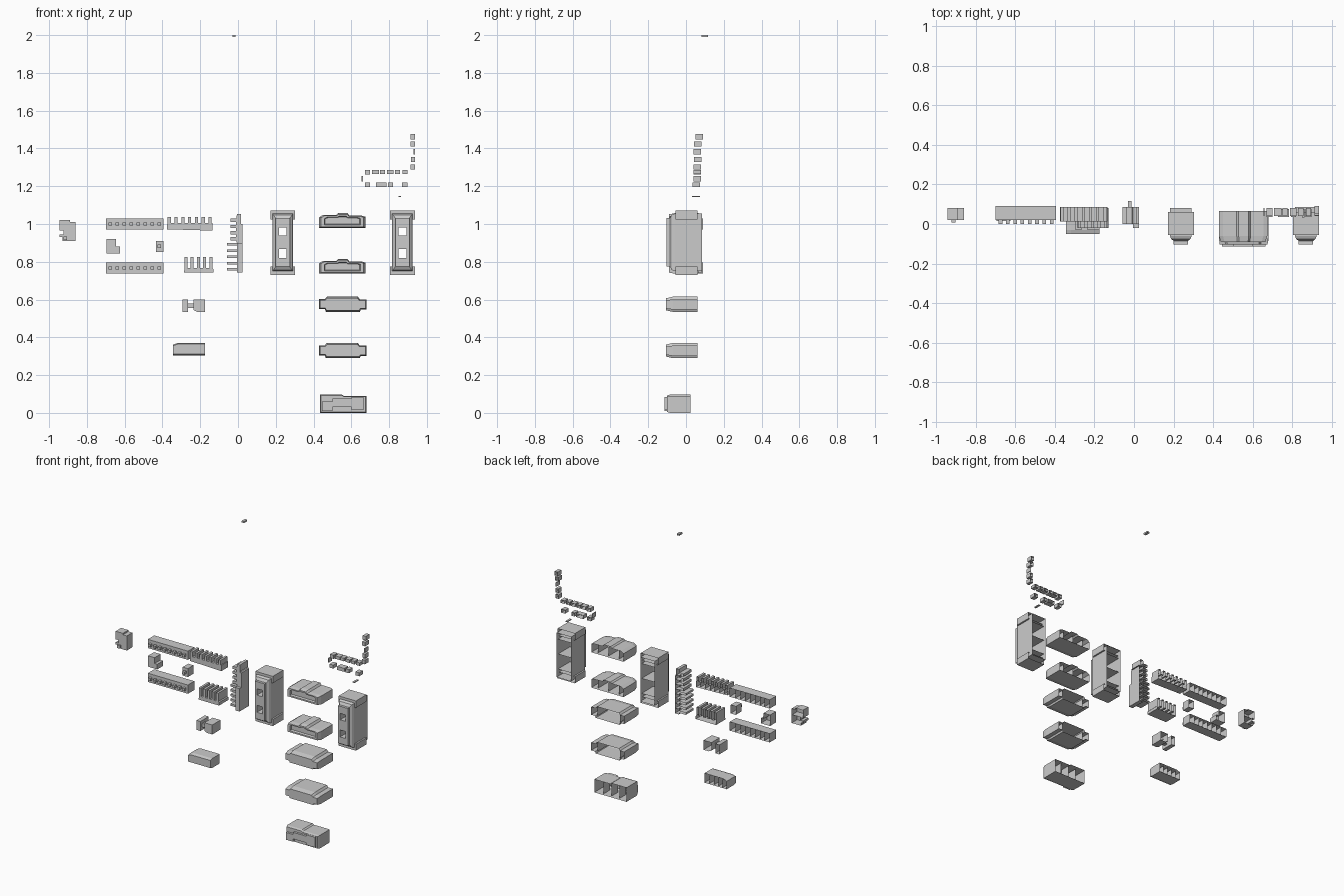
import bpy, bmesh


def R(x0, x1, z0, z1):
    return [(x0, z0), (x1, z0), (x1, z1), (x0, z1)]


def loft(bm, outline, stations, cap=True):
    """Open-backed shell: an x-z outline swept along y; station = (y, x scale, z scale)."""
    cx = (min(p[0] for p in outline) + max(p[0] for p in outline)) / 2
    cz = (min(p[1] for p in outline) + max(p[1] for p in outline)) / 2
    rings = [[bm.verts.new((cx + (x - cx) * sx, y, cz + (z - cz) * sz)) for x, z in outline]
             for y, sx, sz in stations]
    n = len(outline)
    for a, b in zip(rings, rings[1:]):
        for i in range(n):
            j = (i + 1) % n
            bm.faces.new((a[i], b[i], b[j], a[j]))
    if cap:
        bm.faces.new(rings[-1])


def tray(bm, outline, back, front):
    loft(bm, outline, [(back, 1, 1), (front, 1, 1)])


def quad(bm, *pts):
    bm.faces.new([bm.verts.new(p) for p in pts])


def wall_x(bm, x, y0, y1, z0, z1):
    quad(bm, (x, y0, z0), (x, y1, z0), (x, y1, z1), (x, y0, z1))


def wall_z(bm, z, x0, x1, y0, y1):
    quad(bm, (x0, y0, z), (x1, y0, z), (x1, y1, z), (x0, y1, z))


def finish(bm, name):
    bmesh.ops.recalc_face_normals(bm, faces=bm.faces)
    me = bpy.data.meshes.new(name)
    bm.to_mesh(me)
    bm.free()
    ob = bpy.data.objects.new(name, me)
    bpy.context.collection.objects.link(ob)
    return ob


def simple(name, back, front, *outlines):
    bm = bmesh.new()
    for o in outlines:
        tray(bm, o, back, front)
    return finish(bm, name)


# long cell rows with front pegs
for name, z0, z1 in (("upper_cell_row", 0.97, 1.03), ("lower_cell_row", 0.737, 0.797)):
    bm = bmesh.new()
    tray(bm, R(-0.70, -0.395, z0, z1), 0.09, 0.02)
    zc = (z0 + z1) / 2
    for i in range(8):
        x = -0.676 + i * 0.037
        tray(bm, R(x - 0.009, x + 0.009, zc - 0.009, zc + 0.009), 0.02, 0.0)
        if i:
            wall_x(bm, x - 0.019, 0.02, 0.085, z0, z1)
    finish(bm, name)

# far left block and corner blocks
bm = bmesh.new()
tray(bm, [(-0.93, 0.91), (-0.86, 0.91), (-0.86, 1.01), (-0.89, 1.01), (-0.89, 1.02),
          (-0.945, 1.02), (-0.945, 0.965), (-0.925, 0.965), (-0.925, 0.945), (-0.945, 0.945),
          (-0.945, 0.93), (-0.93, 0.93)], 0.08, 0.02)
tray(bm, R(-0.925, -0.905, 0.915, 0.935), 0.02, 0.008)
wall_z(bm, 0.965, -0.925, -0.86, 0.02, 0.075)
finish(bm, "left_end_block")
simple("left_corner_block", 0.08, 0.015,
       [(-0.695, 0.845), (-0.625, 0.845), (-0.625, 0.88), (-0.645, 0.88), (-0.645, 0.92), (-0.695, 0.92)])
bm = bmesh.new()
tray(bm, R(-0.435, -0.395, 0.852, 0.91), 0.08, 0.02)
tray(bm, R(-0.425, -0.407, 0.873, 0.891), 0.02, 0.0)
finish(bm, "right_corner_block")

# upper comb: crenellated strip with seven teeth
pts = [(-0.375, 1.0), (-0.375, 0.972), (-0.135, 0.965), (-0.135, 1.005)]
for i in range(6, -1, -1):
    x = -0.364 + i * 0.036
    pts += [(x + 0.008, 1.005), (x + 0.008, 1.038), (x - 0.008, 1.038), (x - 0.008, 1.005)]
bm = bmesh.new()
tray(bm, pts, 0.085, 0.012)
for i in range(1, 7):
    wall_x(bm, -0.382 + i * 0.036, 0.012, 0.08, 0.97, 1.005)
finish(bm, "upper_comb")

# lower comb: five upright fins
pts = [(-0.285, 0.742), (-0.13, 0.742), (-0.13, 0.762)]
for i in range(4, -1, -1):
    x = -0.276 + i * 0.033
    pts += [(x + 0.008, 0.768), (x + 0.008, 0.825), (x - 0.008, 0.825), (x - 0.008, 0.768)]
simple("lower_comb", 0.08, -0.02, pts)

# upright comb: short ribs above, long fins below
pts = [(0.025, 0.742), (0.025, 1.0), (0.015, 1.0), (0.015, 1.052), (-0.005, 1.052)]
for i in range(4):
    z = 1.02 - i * 0.033
    pts += [(-0.01, z + 0.009), (-0.04, z + 0.009), (-0.04, z - 0.009), (-0.01, z - 0.009)]
for i in range(5):
    z = 0.892 - i * 0.033
    pts += [(-0.005, z + 0.007), (-0.058, z + 0.007), (-0.058, z - 0.007), (-0.005, z - 0.007)]
bm = bmesh.new()
tray(bm, pts + [(-0.005, 0.742)], 0.085, 0.0)
tray(bm, R(-0.005, 0.025, 0.742, 0.90), 0.0, -0.02)
for i in range(8):
    wall_z(bm, 0.776 + i * 0.033, -0.005, 0.025, 0.0, 0.08)
finish(bm, "upright_comb")

# small pair and low box
simple("small_post", 0.06, -0.03, R(-0.295, -0.265, 0.535, 0.60))
simple("small_link", 0.02, -0.01, R(-0.27, -0.225, 0.555, 0.58))
simple("small_cube", 0.06, -0.03,
       [(-0.235, 0.545), (-0.215, 0.535), (-0.175, 0.535), (-0.175, 0.60), (-0.235, 0.60)])
bm = bmesh.new()
loft(bm, [(-0.345, 0.305), (-0.175, 0.305), (-0.175, 0.37), (-0.32, 0.37), (-0.345, 0.36)],
     [(0.05, 1, 1), (-0.03, 1, 1), (-0.05, 1, 0.8)])
for i in range(1, 5):
    wall_x(bm, -0.345 + i * 0.034, -0.03, 0.045, 0.305, 0.36)
finish(bm, "low_box")


# upright housings with two through-windows
def housing(name, cx, back):
    bm = bmesh.new()
    loft(bm, R(cx - 0.055, cx + 0.055, 0.75, 1.055),
         [(back, 1, 1), (-0.06, 1, 1), (-0.075, 0.9, 0.96), (-0.085, 0.68, 0.84)], cap=False)
    for z0, z1 in ((0.73, 0.775), (1.025, 1.072)):      # end caps
        loft(bm, R(cx - 0.066, cx + 0.066, z0, z1), [(0.06, 1, 1), (-0.055, 1, 1)])
    xs = [cx - 0.0374, cx - 0.021, cx + 0.021, cx + 0.0374]
    zs = [0.774, 0.82, 0.868, 0.938, 0.982, 1.031]
    for i in range(3):                                  # front plate around the windows
        for j in range(5):
            if i == 1 and j in (1, 3):
                loft(bm, R(xs[1], xs[2], zs[j], zs[j + 1]), [(-0.103, 1, 1), (-0.03, 1, 1)], cap=False)
            else:
                quad(bm, *[(x, -0.103, z) for x, z in R(xs[i], xs[i + 1], zs[j], zs[j + 1])])
    loft(bm, R(xs[0], xs[3], zs[0], zs[-1]), [(-0.085, 1, 1), (-0.103, 1, 1)], cap=False)
    for z in (0.80, 0.903, 1.005):                      # cell dividers
        wall_z(bm, z, cx - 0.055, cx + 0.055, -0.06, back - 0.015)
    bmesh.ops.remove_doubles(bm, verts=bm.verts, dist=0.0005)
    finish(bm, name)


housing("centre_housing", 0.237, 0.08)
housing("right_housing", 0.87, 0.085)


# horizontal housings, stacked
def crossbar(name, outline, stations, z0, z1, dividers):
    bm = bmesh.new()
    loft(bm, outline, stations)
    for x in dividers:
        wall_x(bm, x, -0.06, stations[0][0] - 0.015, z0, z1)
    return bm


framed = [(0.065, 1, 1), (-0.06, 1, 1), (-0.09, 0.92, 0.86), (-0.09, 0.78, 0.6), (-0.075, 0.75, 0.5)]
for name, z0 in (("first_crossbar", 0.98), ("second_crossbar", 0.737)):
    o = [(0.43, z0), (0.675, z0), (0.675, z0 + 0.058), (0.655, z0 + 0.064), (0.59, z0 + 0.064),
         (0.58, z0 + 0.077), (0.53, z0 + 0.077), (0.52, z0 + 0.068), (0.45, z0 + 0.068), (0.43, z0 + 0.055)]
    bm = crossbar(name, o, framed, z0, z0 + 0.06, (0.475, 0.555, 0.635))
    finish(bm, name)

blunt = [(0.06, 1, 1), (-0.07, 1, 1), (-0.105, 0.97, 0.8)]
for name, z0 in (("third_crossbar", 0.535), ("fourth_crossbar", 0.29)):
    o = [(0.43, z0 + 0.015), (0.46, z0 + 0.015), (0.465, z0), (0.645, z0), (0.65, z0 + 0.012),
         (0.68, z0 + 0.012), (0.68, z0 + 0.066), (0.645, z0 + 0.066), (0.635, z0 + 0.08),
         (0.47, z0 + 0.08), (0.46, z0 + 0.068), (0.43, z0 + 0.068)]
    bm = crossbar(name, o, blunt, z0 + 0.01, z0 + 0.07, (0.47, 0.64))
    finish(bm, name)

bm = crossbar("bottom_crossbar",
              [(0.435, 0), (0.68, 0), (0.68, 0.09), (0.56, 0.09), (0.55, 0.097), (0.435, 0.097)],
              [(0.025, 1, 1), (-0.085, 1, 1), (-0.1, 0.96, 0.9)], 0.0, 0.09, (0.50, 0.56, 0.62))
for x0, x1, z0, z1 in ((0.445, 0.50, 0.01, 0.06), (0.50, 0.60, 0.03, 0.075), (0.60, 0.665, 0.015, 0.085)):
    tray(bm, R(x0, x1, z0, z1), -0.09, -0.115)
finish(bm, "bottom_crossbar")

# loose small blocks: two rows and a column
for k, (x0, x1) in enumerate(((0.672, 0.70), (0.71, 0.747), (0.752, 0.778), (0.789, 0.822),
                              (0.83, 0.858), (0.87, 0.897))):
    simple(f"upper_bit_{k}", 0.08, 0.04, R(x0, x1, 1.262 + 0.004 * (k > 0), 1.287))
for k, (x0, x1) in enumerate(((0.672, 0.70), (0.73, 0.785), (0.795, 0.82), (0.868, 0.898))):
    simple(f"lower_bit_{k}", 0.075, 0.035, R(x0, x1, 1.197, 1.221))
for k, (x0, z0, y0) in enumerate(((0.914, 1.448, 0.05), (0.914, 1.41, 0.043), (0.93, 1.368, 0.04),
                                  (0.916, 1.328, 0.042), (0.914, 1.288, 0.04))):
    simple(f"column_bit_{k}", y0 + 0.04, y0, R(x0, 0.937, z0, z0 + 0.028))
simple("row_end_sliver", 0.08, 0.04, R(0.655, 0.661, 1.225, 1.255))
simple("low_sliver", 0.075, 0.032, R(0.85, 0.864, 1.143, 1.149))
simple("top_sliver", 0.117, 0.083, R(-0.03, -0.012, 1.989, 2.0))
